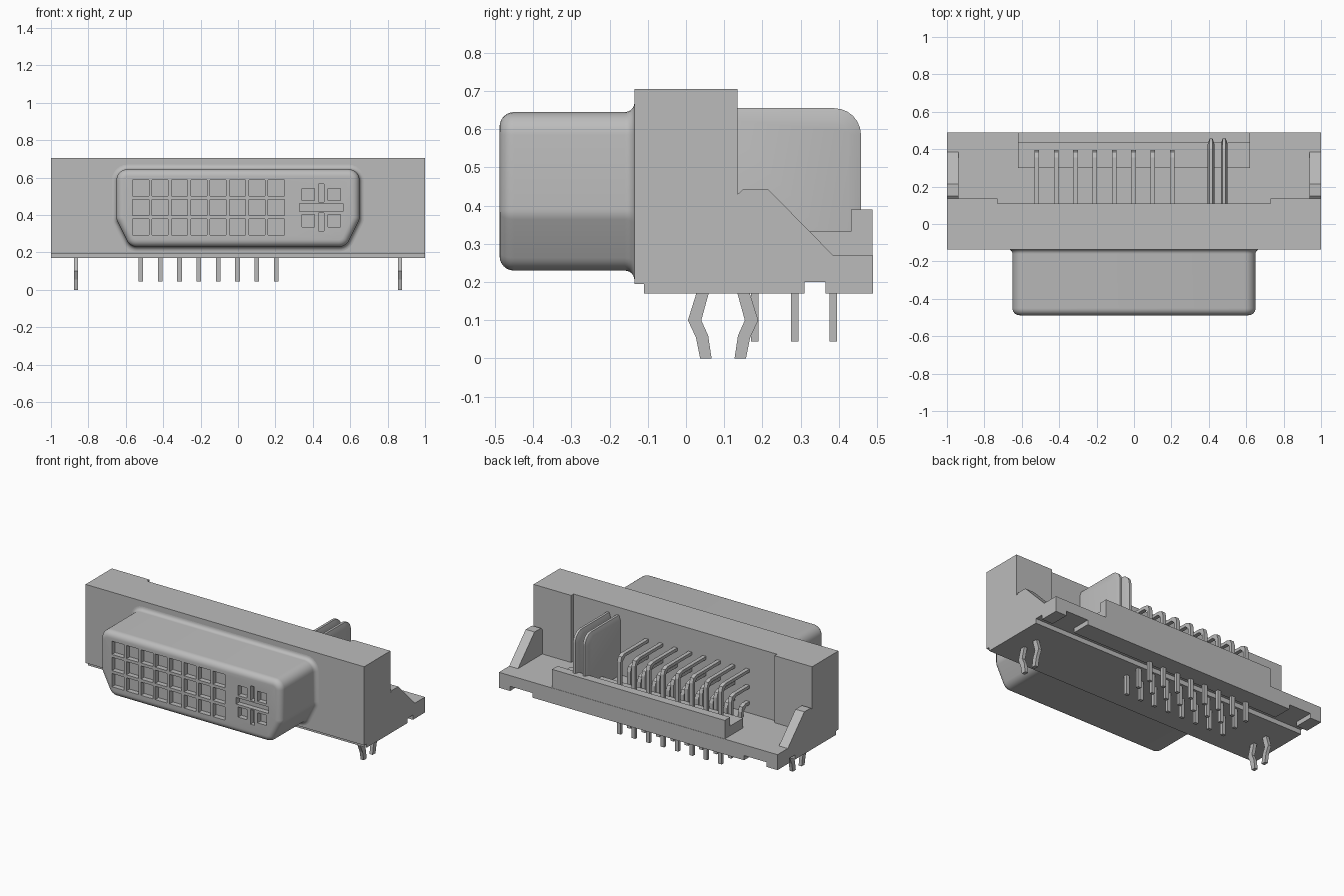
import bpy, bmesh, math

if "Cube" in bpy.data.objects:
    bpy.data.objects.remove(bpy.data.objects["Cube"])

grey = bpy.data.materials.new("plain grey")
grey.use_nodes = True
COLOUR = (0.5, 0.5, 0.5, 1)
grey.diffuse_color = COLOUR
grey.node_tree.nodes["Principled BSDF"].inputs["Base Color"].default_value = COLOUR


def finish(name, bm):
    bmesh.ops.recalc_face_normals(bm, faces=bm.faces)
    mesh = bpy.data.meshes.new(name)
    bm.to_mesh(mesh)
    bm.free()
    mesh.materials.append(grey)
    ob = bpy.data.objects.new(name, mesh)
    bpy.context.scene.collection.objects.link(ob)
    return ob


def loft(bm, rings):
    """Skin a row of equal-length rings and cap both ends."""
    rows = [[bm.verts.new(p) for p in ring] for ring in rings]
    n = len(rows[0])
    for a, b in zip(rows, rows[1:]):
        for i in range(n):
            bm.faces.new((a[i], a[(i + 1) % n], b[(i + 1) % n], b[i]))
    bm.faces.new(rows[0])
    bm.faces.new(rows[-1])


def extrude(bm, profile, x0, x1):
    """Extrude a side profile of (y, z) points along x."""
    loft(bm, [[(x, y, z) for y, z in profile] for x in (x0, x1)])


def box(bm, x0, x1, y0, y1, z0, z1):
    extrude(bm, [(y0, z0), (y1, z0), (y1, z1), (y0, z1)], x0, x1)


def smooth(ob):
    bpy.ops.object.select_all(action="DESELECT")
    ob.select_set(True)
    bpy.context.view_layer.objects.active = ob
    bpy.ops.object.shade_smooth_by_angle(angle=math.radians(35))


# Main housing with a stepped lower front edge
bm = bmesh.new()
extrude(bm, [(-0.135, 0.195), (-0.11, 0.195), (-0.11, 0.17), (0.11, 0.17),
             (0.11, 0.705), (-0.135, 0.705)], -1, 1)
finish("housing", bm)

# End blocks either side of the rear recess
for side, s in (("left", 1), ("right", -1)):
    bm = bmesh.new()
    box(bm, s * 0.73, s, 0.11, 0.135, 0.17, 0.705)
    finish(side + "_end_block", bm)

# Rear base, grooved underneath, with notches near the ends of its rear foot
bm = bmesh.new()
cuts = [-1, -0.92, -0.76, 0.76, 0.92, 1]
for i, (x0, x1) in enumerate(zip(cuts, cuts[1:])):
    foot = 0.2 if i % 2 else 0.17
    extrude(bm, [(0.11, 0.17), (0.31, 0.17), (0.31, 0.2), (0.365, 0.2),
                 (0.365, foot), (0.49, foot), (0.49, 0.27), (0.11, 0.27)], x0, x1)
finish("rear_base", bm)

# Stepped ridge along the back
bm = bmesh.new()
extrude(bm, [(0.3, 0.26), (0.488, 0.26), (0.488, 0.39), (0.432, 0.39),
             (0.432, 0.333), (0.3, 0.333)], -0.62, 0.62)
finish("rear_ridge", bm)

# Gussets and board clips at both ends
leg = [(0.03, 0.18), (0.005, 0.1), (0.026, 0.055), (0.037, 0),
       (0.067, 0), (0.058, 0.06), (0.04, 0.1), (0.062, 0.18)]
for side, s in (("left", 1), ("right", -1)):
    bm = bmesh.new()
    extrude(bm, [(0.135, 0.26), (0.39, 0.26), (0.385, 0.27), (0.215, 0.443),
                 (0.15, 0.443), (0.135, 0.43)], s * 0.937, s)
    finish(side + "_gusset", bm)
    bm = bmesh.new()
    for profile in (leg, [(0.194 - y, z) for y, z in leg]):
        extrude(bm, profile, s * 0.855, s * 0.877)
    finish(side + "_board_clip", bm)

# Flared, rounded front shell
ARCS = [(0.59, 0.585, 0, 90), (-0.59, 0.585, 90, 180), (-0.59, 0.39, 180, 206.6),
        (-0.54, 0.29, 206.6, 270), (0.54, 0.29, 270, 333.4), (0.59, 0.39, 333.4, 360)]


def shell_ring(inset, y):
    ring = []
    for cx, cz, a0, a1 in ARCS:
        for k in range(7):
            a = math.radians(a0 + (a1 - a0) * k / 6)
            r = 0.06 - inset
            ring.append((cx + r * math.cos(a), y, cz + r * math.sin(a)))
    return ring


def quarter(k):
    return math.radians(15 * k)


bm = bmesh.new()
rings = [shell_ring(-0.025 * (1 - math.sin(quarter(k))),
                    -0.135 - 0.025 * (1 - math.cos(quarter(k)))) for k in range(7)]
rings += [shell_ring(0.038 * (1 - math.cos(quarter(k))),
                     -0.45 - 0.038 * math.sin(quarter(k))) for k in range(7)]
loft(bm, rings)
bmesh.ops.remove_doubles(bm, verts=bm.verts, dist=0.0002)
shell = finish("front_shell", bm)

# Contact openings: a grid of squares plus a cross with four small squares
PIN_X = [-0.52 + 0.1035 * i for i in range(8)]
ROW_Z = [0.545, 0.44, 0.335]
openings = [(x, z, 0.043, 0.043) for x in PIN_X for z in ROW_Z]
openings += [(0.445 + dx, 0.44 + dz, 0.033, 0.033)
             for dx in (-0.07, 0.07) for dz in (-0.07, 0.07)]
openings += [(0.445, 0.44, 0.116, 0.021),
             (0.445, 0.517, 0.015, 0.048), (0.445, 0.363, 0.015, 0.048)]
bm = bmesh.new()
for x, z, w, h in openings:
    box(bm, x - w, x + w, -0.55, -0.455, z - h, z + h)
cutter = finish("opening_cutter", bm)
cutter.hide_render = True
cutter.hide_viewport = True
mod = shell.modifiers.new("openings", "BOOLEAN")
mod.operation = "DIFFERENCE"
mod.solver = "EXACT"
mod.object = cutter
bpy.context.view_layer.update()
graph = bpy.context.evaluated_depsgraph_get()
cut_mesh = bpy.data.meshes.new_from_object(shell.evaluated_get(graph))
shell.modifiers.clear()
shell.data = cut_mesh
bpy.data.objects.remove(cutter)
smooth(shell)

# Bent contact pins in three rows
W = 0.01
for row, (z, yb) in enumerate(zip(ROW_Z, (0.385, 0.285, 0.18))):
    bm = bmesh.new()
    for x in PIN_X:
        extrude(bm, [(0.1, z + W), (yb - 0.03, z + W), (yb, z), (yb + W, z - 0.03),
                     (yb + W, 0.045), (yb - W, 0.045), (yb - W, z - 0.035),
                     (yb - 0.035, z - W), (0.1, z - W)], x - 0.0125, x + 0.0125)
    finish("pin_row_%d" % (row + 1), bm)

# Twin rounded blades with softened edges
for name, x in (("inner_blade", 0.412), ("outer_blade", 0.482)):
    def outline(d):
        r = 0.07 - d
        pts = [(0.1, 0.25), (0.458 - d, 0.25)]
        pts += [(0.388 + r * math.cos(quarter(k)), 0.585 + r * math.sin(quarter(k)))
                for k in range(7)]
        return pts + [(0.1, 0.655 - d)]
    bm = bmesh.new()
    loft(bm, [[(x + dx, y, z) for y, z in outline(d)]
              for dx, d in ((-0.018, 0.03), (-0.008, 0), (0.008, 0), (0.018, 0.03))])
    smooth(finish(name, bm))
